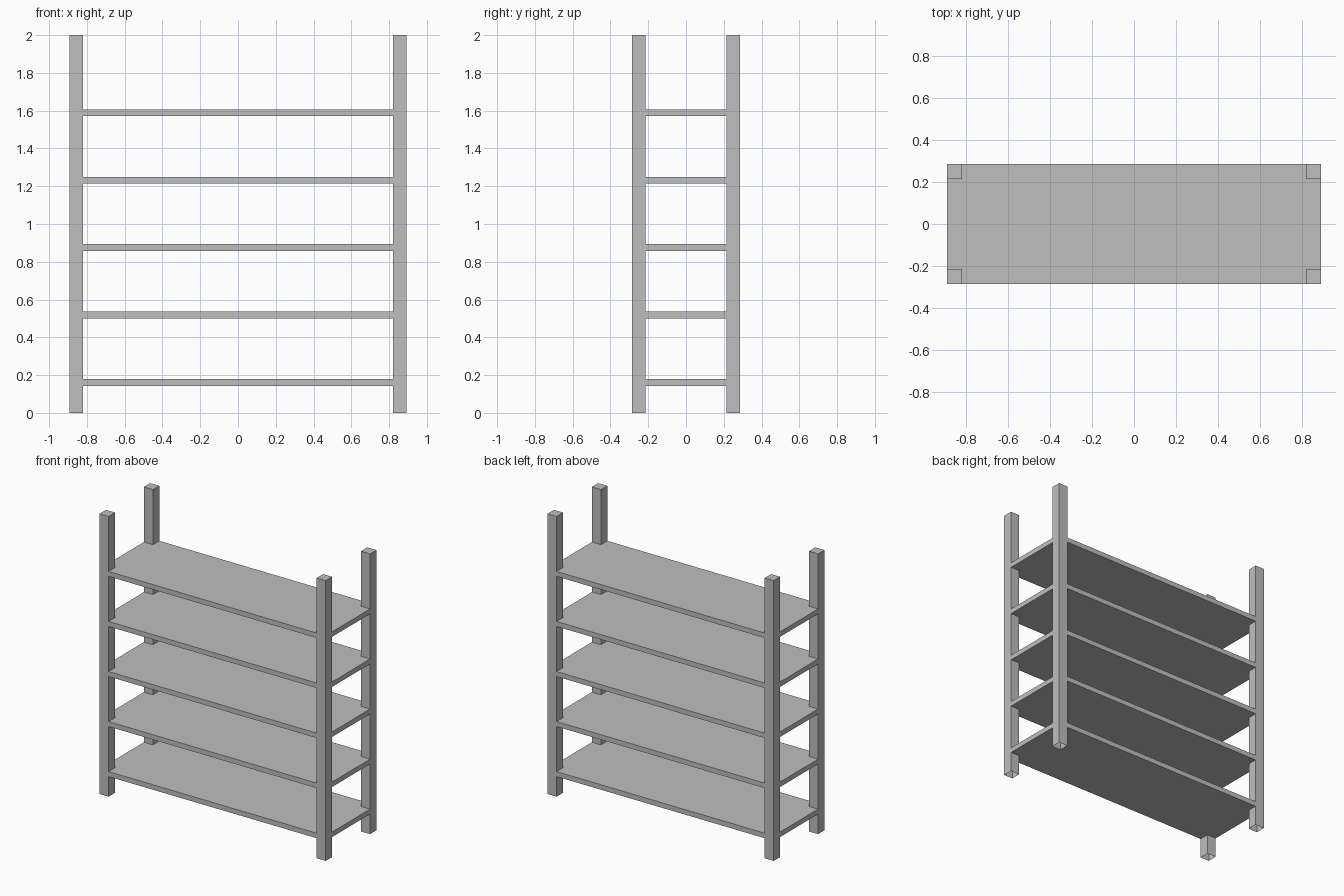
import bpy
import bmesh

cube = bpy.data.objects.get("Cube")
if cube:
    bpy.data.objects.remove(cube, do_unlink=True)

# Overall dimensions, based on the board thickness
UNIT = 2 / 56
POST = 2 * UNIT
HALF_X, HALF_Y = 25 * UNIT, 8 * UNIT
HEIGHT = 2.0

grey = bpy.data.materials.new("plain grey")
grey.use_nodes = True
grey.diffuse_color = (0.52, 0.52, 0.52, 1)
bsdf = next(n for n in grey.node_tree.nodes if n.type == "BSDF_PRINCIPLED")
bsdf.inputs["Base Color"].default_value = grey.diffuse_color


def prism(name, outline, bottom, top, closed_bottom=True):
    """Extrude a counter-clockwise outline from bottom to top."""
    bm = bmesh.new()
    low = [bm.verts.new((x, y, bottom)) for x, y in outline]
    high = [bm.verts.new((x, y, top)) for x, y in outline]
    count = len(outline)
    for i in range(count):
        j = (i + 1) % count
        bm.faces.new((low[i], low[j], high[j], high[i]))
    bm.faces.new(high)
    if closed_bottom:
        bm.faces.new(low[::-1])
    mesh = bpy.data.meshes.new(name)
    bm.to_mesh(mesh)
    bm.free()
    mesh.materials.append(grey)
    obj = bpy.data.objects.new(name, mesh)
    bpy.context.collection.objects.link(obj)
    return obj


# Corner posts, hollow at the foot
for side, sx in (("left", 1), ("right", -1)):
    for end, sy in (("front", -1), ("back", 1)):
        x0, x1 = sorted((sx * HALF_X, sx * (HALF_X - POST)))
        y0, y1 = sorted((sy * HALF_Y, sy * (HALF_Y - POST)))
        square = [(x0, y0), (x1, y0), (x1, y1), (x0, y1)]
        prism(f"{end}_{side}_post", square, 0, HEIGHT, closed_bottom=False)

# Shelf boards, notched at each corner to fit around the posts
inner_x, inner_y = HALF_X - POST, HALF_Y - POST
notched = []
for sx, sy in ((1, 1), (-1, 1), (-1, -1), (1, -1)):
    corner = [(sx * HALF_X, sy * inner_y),
              (sx * inner_x, sy * inner_y),
              (sx * inner_x, sy * HALF_Y)]
    notched += corner if sx * sy > 0 else corner[::-1]

for level in range(5):
    base = (4 + 10 * level) * UNIT
    prism(f"shelf_{level + 1}", notched, base, base + UNIT)
